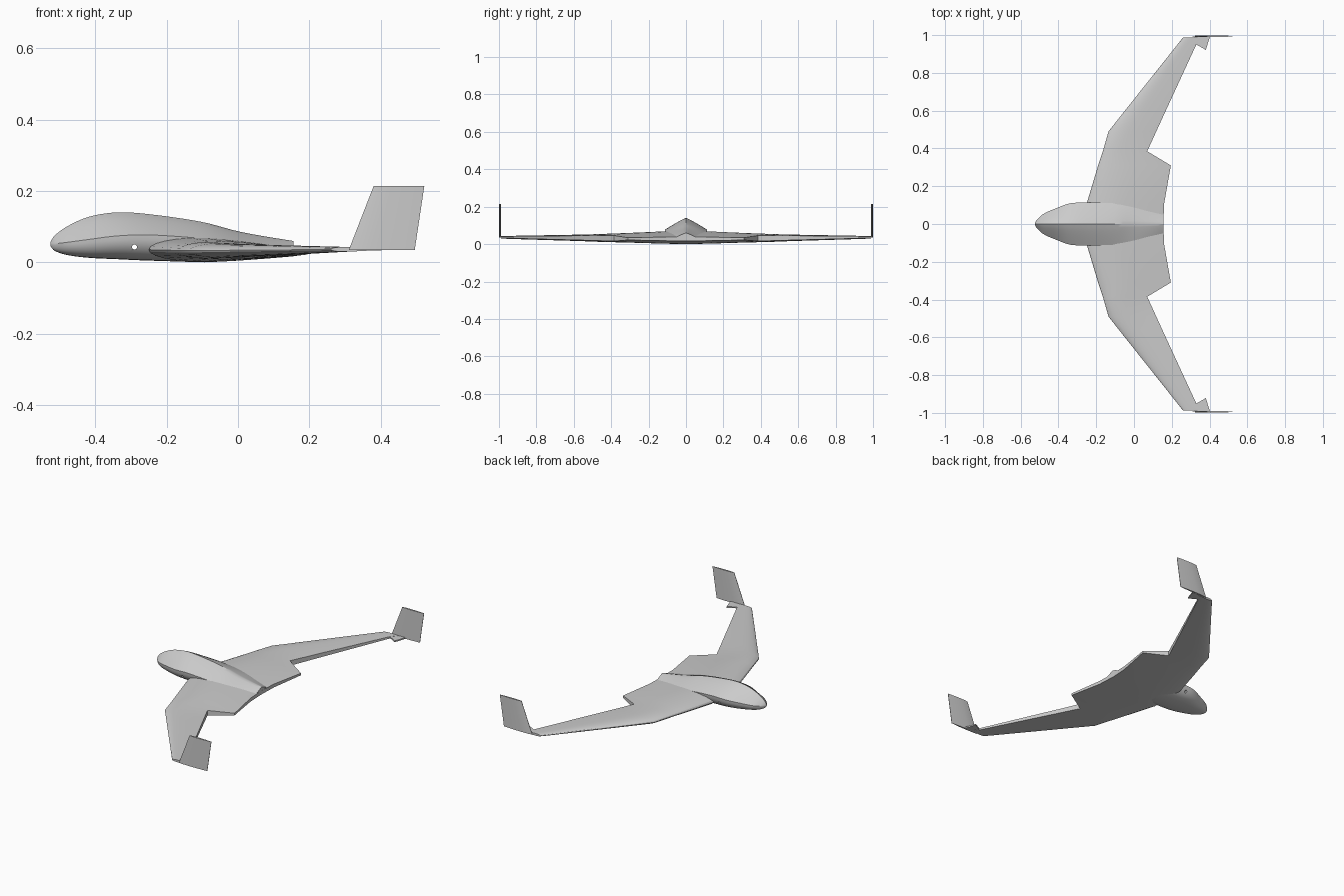
import bpy, bmesh, math

cube = bpy.data.objects.get("Cube")
if cube:
    bpy.data.objects.remove(cube, do_unlink=True)

grey = bpy.data.materials.new("light_grey")
grey.use_nodes = True
colour = (0.6, 0.6, 0.6, 1)
grey.diffuse_color = colour
grey.node_tree.nodes["Principled BSDF"].inputs["Base Color"].default_value = colour


def loft(name, rings, angle=30):
    """Skin closed rings of equal length and cap both ends."""
    bm = bmesh.new()
    loops = [[bm.verts.new(p) for p in ring] for ring in rings]
    for a, b in zip(loops, loops[1:]):
        for i in range(len(a)):
            j = (i + 1) % len(a)
            bm.faces.new((a[i], a[j], b[j], b[i]))
    bm.faces.new(loops[0])
    bm.faces.new(loops[-1])
    bmesh.ops.recalc_face_normals(bm, faces=bm.faces)
    mesh = bpy.data.meshes.new(name)
    bm.to_mesh(mesh)
    bm.free()
    ob = bpy.data.objects.new(name, mesh)
    bpy.context.collection.objects.link(ob)
    mesh.materials.append(grey)
    bpy.ops.object.select_all(action='DESELECT')
    ob.select_set(True)
    bpy.context.view_layer.objects.active = ob
    bpy.ops.object.shade_smooth_by_angle(angle=math.radians(angle))
    return ob


def lerp(table, x):
    """Smooth (Catmull-Rom style) lookup in a list of (x, value...) rows."""
    for i in range(len(table) - 1):
        p, q = table[i], table[i + 1]
        if x <= q[0]:
            break
    o, r = table[max(i - 1, 0)], table[min(i + 2, len(table) - 1)]
    d = q[0] - p[0]
    t = (x - p[0]) / d
    out = []
    for k in range(1, len(p)):
        m0 = (q[k] - o[k]) / (q[0] - o[0]) * d
        m1 = (r[k] - p[k]) / (r[0] - p[0]) * d
        out.append((2*t**3 - 3*t*t + 1) * p[k] + (t**3 - 2*t*t + t) * m0
                   + (3*t*t - 2*t**3) * q[k] + (t**3 - t*t) * m1)
    return out


# Wing: span position, leading x, trailing x, low z, high z, trailing z, trailing thickness
sections = [
    (0.0, -0.25, 0.155, 0.0, 0.07, 0.028, 0.022),
    (0.11, -0.25, 0.16, 0.002, 0.069, 0.028, 0.02),
    (0.31, -0.19, 0.195, 0.008, 0.06, 0.028, 0.012),
    (0.385, -0.165, 0.07, 0.01, 0.057, 0.031, 0.03),
    (0.49, -0.135, 0.118, 0.013, 0.053, 0.032, 0.026),
    (0.56, -0.08, 0.15, 0.016, 0.051, 0.033, 0.024),
    (0.95, 0.23, 0.33, 0.028, 0.044, 0.037, 0.011),
    (0.988, 0.26, 0.36, 0.03, 0.043, 0.037, 0.009),
]


def airfoil(y, le, te, lo, hi, zt, tt):
    steps = [(1 - math.cos(math.pi * i / 14)) / 2 for i in range(15)]
    top, bottom = [], []
    for s in steps:
        mid = (lo + hi) / 2
        half = (hi - lo) / 2
        if s < 0.35:
            half *= math.sqrt(1 - ((0.35 - s) / 0.35) ** 2)
        else:
            u = ((s - 0.35) / 0.65) ** 1.4
            mid += (zt - mid) * u
            half += (tt / 2 - half) * u
        x = le + (te - le) * s
        top.append((x, y, mid + half))
        bottom.append((x, y, mid - half))
    return top + bottom[:0:-1]


span = [(-s[0],) + s[1:] for s in sections[:0:-1]] + sections
loft("wing", [airfoil(*s) for s in span])

# Fuselage: x, half width, low z, shoulder z, ridge z
body = [
    (-0.525, 0.004, 0.045, 0.051, 0.058),
    (-0.515, 0.021, 0.033, 0.052, 0.074),
    (-0.48, 0.053, 0.021, 0.056, 0.1),
    (-0.42, 0.08, 0.013, 0.064, 0.127),
    (-0.34, 0.109, 0.009, 0.074, 0.14),
    (-0.25, 0.113, 0.005, 0.077, 0.135),
    (-0.1, 0.11, 0.002, 0.067, 0.113),
    (0.0, 0.1, 0.008, 0.056, 0.087),
    (0.08, 0.08, 0.014, 0.045, 0.072),
    (0.155, 0.055, 0.018, 0.036, 0.06),
]


def hull(x):
    w, lo, sh, top = lerp(body, x)
    half = []
    # sloping roof up to the ridge, rounded flank and belly
    for i in range(6):
        t = i / 6
        half.append((w * t, top + (sh - top) * t ** 1.15))
    for i in range(9):
        a = math.pi / 2 * i / 8
        half.append((w * math.cos(a) ** 0.6 if i < 8 else 0, sh - (sh - lo) * math.sin(a)))
    ring = half + [(-y, z) for y, z in half[-2:0:-1]]
    return [(x, y, z) for y, z in ring]


stations = [-0.525 + 0.68 * (i / 40) ** 1.5 for i in range(41)]
fuselage = loft("fuselage", [hull(x) for x in stations], 32)

# Cross hole through the nose sides
bpy.ops.mesh.primitive_cylinder_add(vertices=16, radius=0.007, depth=0.5,
                                    location=(-0.29, 0, 0.043),
                                    rotation=(math.pi / 2, 0, 0))
cutter = bpy.context.object
cutter.name = "hole_cutter"
cutter.hide_render = True
cutter.hide_set(True)
cut = fuselage.modifiers.new("side_hole", 'BOOLEAN')
cut.operation = 'DIFFERENCE'
cut.solver = 'EXACT'
cut.object = cutter


# Winglets: thin tapered fins, and the small tab at each trailing tip
def fin_ring(side, z, x0, x1):
    profile = [(0, 0.001), (0.12, 0.004), (0.35, 0.005), (0.7, 0.004), (1, 0.001)]
    outline = profile + [(s, -h) for s, h in profile[::-1]]
    return [(x0 + (x1 - x0) * s, side * 0.994 + h, z) for s, h in outline]


for label, side in (("left", 1), ("right", -1)):
    loft(label + "_winglet", [fin_ring(side, 0.034, 0.31, 0.495),
                              fin_ring(side, 0.214, 0.38, 0.522)])
    tab = [(0.32, 0.95), (0.33, 0.95), (0.38, 0.922), (0.402, 0.99), (0.32, 0.99)]
    loft(label + "_tip_tab", [[(x, side * y, z) for x, y in tab]
                              for z in (0.033, 0.041)])
